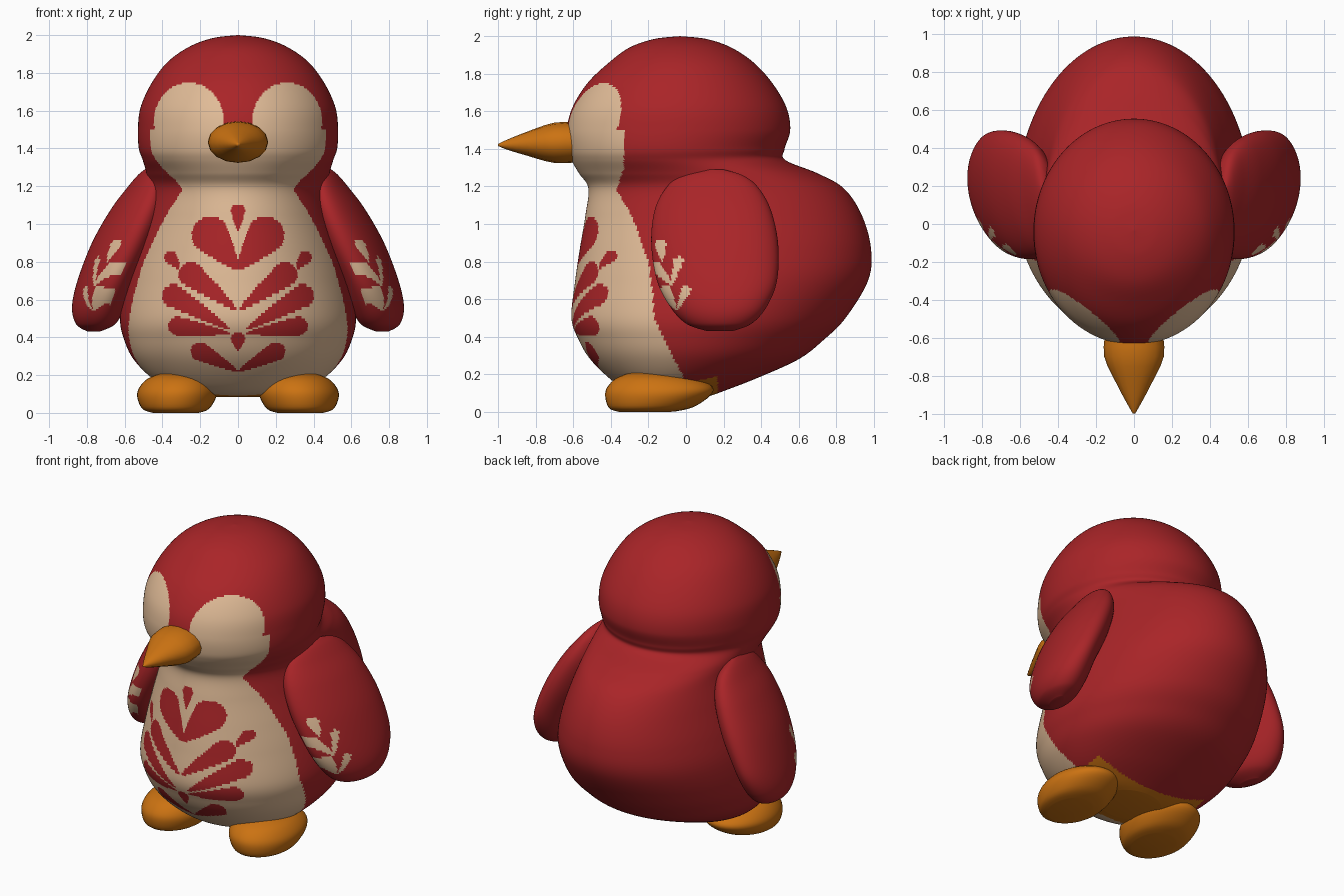
import bpy, bmesh, math
from mathutils import Vector


def material(name, rgb):
    m = bpy.data.materials.new(name)
    m.diffuse_color = (*rgb, 1)
    return m


MATS = [material("red", (0.40, 0.018, 0.021)),
        material("cream", (0.75, 0.50, 0.31)),
        material("orange", (0.60, 0.17, 0.006))]
RED, CREAM, ORANGE = 0, 1, 2


def smooth_rows(rows, steps):
    """Catmull-Rom interpolation of a list of section rows."""
    out = []
    for i in range(len(rows) - 1):
        a, b = rows[max(i - 1, 0)], rows[i]
        c, d = rows[i + 1], rows[min(i + 2, len(rows) - 1)]
        for k in range(steps):
            t = k / steps
            out.append([0.5 * (2 * q + (r - p) * t + (2 * p - 5 * q + 4 * r - s) * t * t
                               + (3 * q - p - 3 * r + s) * t ** 3)
                        for p, q, r, s in zip(a, b, c, d)])
    out.append(rows[-1])
    return out


def loft(name, rows, sides, steps, colour, place=lambda v: v, dense=0.0):
    """Oval sections; each row is (height, centre x, half width, front y, back y)."""
    bm = bmesh.new()
    rings = []
    for z, cx, w, yf, yb in smooth_rows(rows, steps):
        ring = []
        for i in range(sides):
            u = 2 * math.pi * i / sides
            a = u - dense * math.sin(u)          # more columns towards the front
            p = Vector((cx + w * math.sin(a),
                        (yf + yb) / 2 - (yb - yf) / 2 * math.cos(a), z))
            ring.append(bm.verts.new(place(p)))
        rings.append(ring)
    for r, s in zip(rings, rings[1:]):
        for i in range(sides):
            j = (i + 1) % sides
            bm.faces.new((r[i], r[j], s[j], s[i]))
    bm.faces.new(rings[0])
    bm.faces.new(rings[-1])
    bmesh.ops.recalc_face_normals(bm, faces=bm.faces[:])
    for f in bm.faces:
        f.smooth = True
        f.material_index = colour(f.calc_center_median(), f.normal)
    me = bpy.data.meshes.new(name)
    bm.to_mesh(me)
    bm.free()
    for m in MATS:
        me.materials.append(m)
    ob = bpy.data.objects.new(name, me)
    bpy.context.collection.objects.link(ob)
    return ob


def in_drop(x, z, drop):
    """Teardrop that widens from its tip (x0, z0) to a round end (x1, z1)."""
    x0, z0, x1, z1, r = drop
    dx, dz = x1 - x0, z1 - z0
    t = max(0, min(1, ((x - x0) * dx + (z - z0) * dz) / (dx * dx + dz * dz)))
    return math.hypot(x - x0 - t * dx, z - z0 - t * dz) < r * t ** 0.7


def lookup(table, z):
    for (z0, v0), (z1, v1) in zip(table, table[1:]):
        if z <= z1:
            return v0 + (v1 - v0) * max(0, (z - z0) / (z1 - z0))
    return table[-1][1]


# belly ornament, right half (mirrored with abs(x))
BELLY = [(0, 0.76, 0.145, 0.94, 0.10), (0.0, 0.54, 0.25, 0.735, 0.065),
         (0.04, 0.44, 0.34, 0.62, 0.06), (0.04, 0.42, 0.32, 0.46, 0.05),
         (0.0, 0.22, 0.20, 0.325, 0.05), (0.31, 0.76, 0.355, 0.825, 0.036),
         (0, 0.96, 0, 1.07, 0.038), (0, 0.33, 0, 0.39, 0.038)]
# rear limit of the cream front
FRONT = [(0.1, 0.0), (0.2, -0.02), (0.35, -0.10), (0.5, -0.17), (0.65, -0.18), (0.8, -0.20),
         (1.0, -0.27), (1.1, -0.32), (1.18, -0.37), (1.3, -0.33), (1.54, -0.33)]


def body_colour(c, n):
    x, z = abs(c.x), c.z
    if z < 0.19 and -0.25 < c.y < 0.17 and x < 0.42:
        return ORANGE                                   # underside
    lobe = ((x - 0.26) / 0.185) ** 2 + ((z - 1.54) / 0.21) ** 2 < 1
    if z > 1.5:
        return CREAM if lobe and c.y < 0 else RED       # face patches
    if c.y > lookup(FRONT, z):
        return RED
    return RED if any(in_drop(x, z, d) for d in BELLY) else CREAM


# body and head in one skin
loft("body", [
    (2.0, 0, 0.002, -0.035, -0.03), (1.985, 0, 0.13, -0.17, 0.11), (1.94, 0, 0.255, -0.30, 0.24),
    (1.86, 0, 0.37, -0.41, 0.36), (1.75, 0, 0.455, -0.525, 0.46), (1.62, 0, 0.515, -0.605, 0.535),
    (1.50, 0, 0.53, -0.635, 0.555), (1.40, 0, 0.525, -0.63, 0.525), (1.34, 0, 0.505, -0.61, 0.53),
    (1.27, 0, 0.485, -0.57, 0.70), (1.19, 0, 0.475, -0.52, 0.84), (1.05, 0, 0.51, -0.535, 0.935),
    (0.87, 0, 0.565, -0.565, 0.985), (0.70, 0, 0.605, -0.59, 0.97), (0.50, 0, 0.625, -0.61, 0.85),
    (0.38, 0, 0.60, -0.57, 0.73), (0.28, 0, 0.55, -0.51, 0.60), (0.18, 0, 0.45, -0.41, 0.38),
    (0.11, 0, 0.32, -0.31, 0.20), (0.085, 0, 0.20, -0.20, 0.13)],
    280, 12, body_colour, dense=0.5)

# beak, lofted forwards
loft("beak", [(0.56, 0, 0.15, 1.33, 1.54), (0.70, 0, 0.157, 1.325, 1.54),
              (0.85, 0, 0.088, 1.365, 1.49), (0.95, 0, 0.035, 1.395, 1.45),
              (1.0, 0, 0.006, 1.415, 1.427)],
     16, 3, lambda c, n: ORANGE, lambda v: Vector((v.x, -v.z, v.y)))

# wing ornament as (y, z) teardrops
WING = [(-0.125, 0.80, -0.135, 0.89, 0.03), (-0.07, 0.67, -0.16, 0.77, 0.03),
        (-0.08, 0.67, -0.04, 0.80, 0.026), (-0.05, 0.54, -0.11, 0.64, 0.033),
        (-0.05, 0.54, 0.0, 0.65, 0.026)]

for side, label in ((-1, "left"), (1, "right")):
    # wings, bottoms swung outwards
    loft(label + "_wing", [
        (1.29, 0.475, 0.015, 0.10, 0.20), (1.26, 0.475, 0.05, -0.02, 0.30),
        (1.20, 0.485, 0.09, -0.10, 0.38), (1.08, 0.53, 0.135, -0.165, 0.45),
        (0.90, 0.61, 0.155, -0.185, 0.49), (0.70, 0.695, 0.145, -0.155, 0.485),
        (0.56, 0.735, 0.135, -0.085, 0.43), (0.47, 0.75, 0.10, 0.0, 0.35),
        (0.43, 0.76, 0.03, 0.11, 0.25)],
        100, 12,
        lambda c, n: CREAM if n.x * side > -0.25 and any(in_drop(c.y, c.z, d) for d in WING) else RED,
        lambda v: Vector((side * (v.x + 0.15 * (v.y - 0.15)), v.y, v.z)), dense=0.4)

    # feet, heels raised a little
    loft(label + "_foot", [
        (0.0, 0.33, 0.12, -0.36, -0.06), (0.02, 0.33, 0.175, -0.41, 0.04),
        (0.08, 0.325, 0.208, -0.43, 0.13), (0.13, 0.32, 0.205, -0.42, 0.14),
        (0.18, 0.315, 0.165, -0.37, 0.06), (0.21, 0.315, 0.09, -0.29, -0.08)],
        40, 4, lambda c, n: ORANGE,
        lambda v: Vector((side * v.x, v.y, v.z + 0.05 * max(0, v.y + 0.08) * (1 - v.z / 0.21))))
